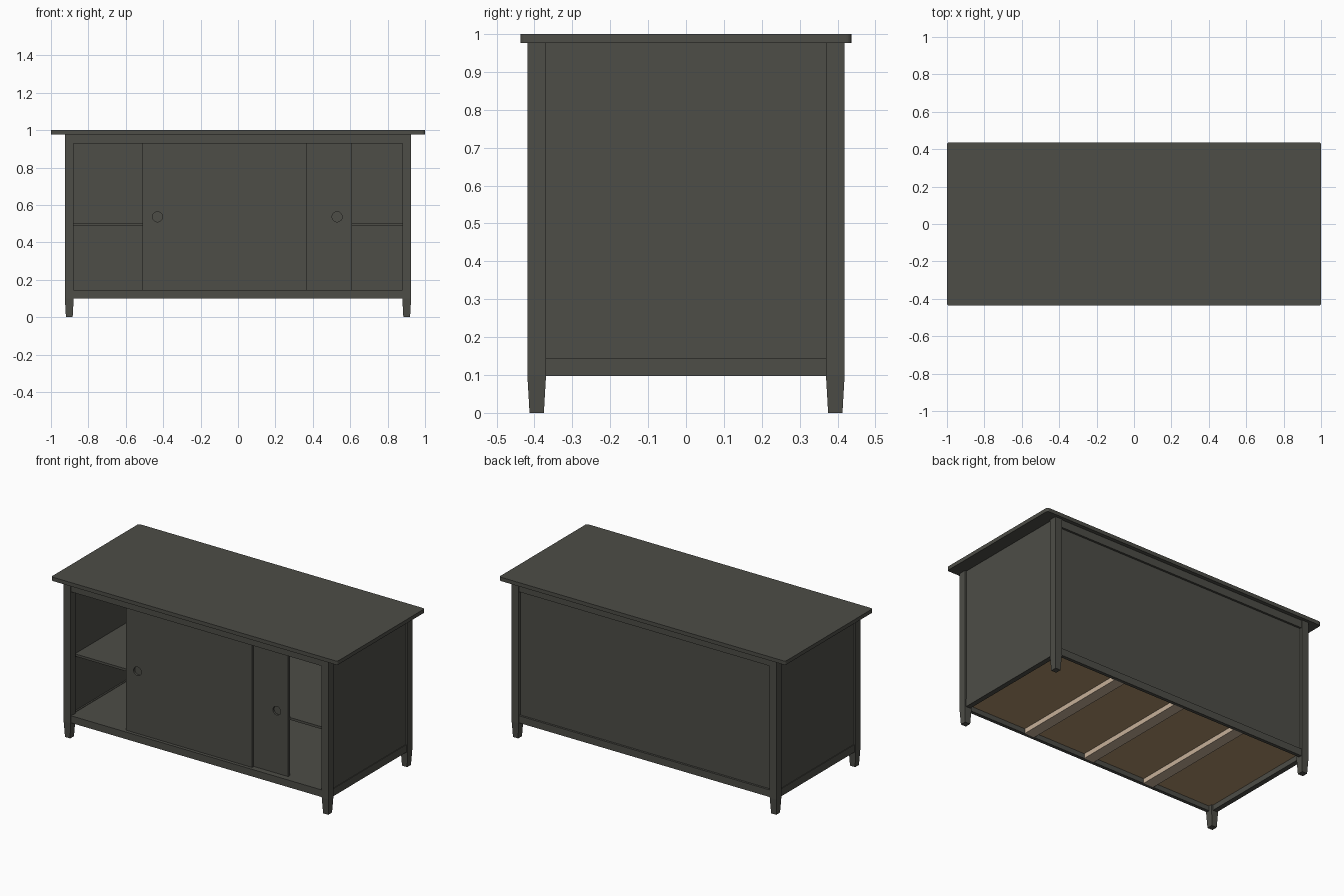
import bpy, bmesh, math
from mathutils import Matrix

if "Cube" in bpy.data.objects:
    bpy.data.objects.remove(bpy.data.objects["Cube"])


def material(name, rgb):
    m = bpy.data.materials.new(name)
    m.diffuse_color = (*rgb, 1)
    m.use_nodes = True
    m.node_tree.nodes["Principled BSDF"].inputs["Base Color"].default_value = m.diffuse_color
    return m


PAINT = material("dark grey paint", (0.074, 0.074, 0.063))
PLY = material("brown plywood", (0.434, 0.292, 0.156))
WOOD = material("pale wood", (0.565, 0.434, 0.314))


def finish(name, bm, mat):
    bmesh.ops.recalc_face_normals(bm, faces=bm.faces)
    me = bpy.data.meshes.new(name)
    bm.to_mesh(me)
    bm.free()
    me.materials.append(mat)
    ob = bpy.data.objects.new(name, me)
    bpy.context.collection.objects.link(ob)
    return ob


def box(name, x, y, z, mat=PAINT):
    """Box from (min, max) ranges."""
    bm = bmesh.new()
    bmesh.ops.create_cube(bm, size=1)
    for v in bm.verts:
        v.co = [r[0] + (c + 0.5) * (r[1] - r[0]) for c, r in zip(v.co, (x, y, z))]
    return finish(name, bm, mat)


# table top with rounded corners in plan
top = box("top", (-1, 1), (-0.437, 0.437), (0.976, 1))
bm = bmesh.new()
bm.from_mesh(top.data)
upright = [e for e in bm.edges if abs(e.verts[0].co.z - e.verts[1].co.z) > 0.01]
bmesh.ops.bevel(bm, geom=upright, offset=0.013, segments=4, profile=0.5, affect='EDGES')
bm.to_mesh(top.data)
bm.free()


# legs: straight posts with tapered feet
def leg(name, sx, sy):
    bm = bmesh.new()
    rings = []
    for z, half in ((0, 0.018), (0.1, 0.0235), (0.976, 0.0235)):
        rings.append([bm.verts.new((sx * 0.902 + a * half, sy * 0.394 + b * half * 1.05, z))
                      for a, b in ((-1, -1), (1, -1), (1, 1), (-1, 1))])
    bm.faces.new(rings[0])
    bm.faces.new(rings[-1])
    for lo, hi in zip(rings, rings[1:]):
        for i in range(4):
            j = (i + 1) % 4
            bm.faces.new((lo[i], lo[j], hi[j], hi[i]))
    finish(name, bm, PAINT)


for sx, side in ((-1, "left"), (1, "right")):
    leg("front_leg_" + side, sx, -1)
    leg("back_leg_" + side, sx, 1)
    # side panel and bottom rail
    box("side_panel_" + side, sorted((sx * 0.898, sx * 0.915)), (-0.38, 0.38), (0.14, 0.976))
    box("side_rail_" + side, sorted((sx * 0.888, sx * 0.919)), (-0.38, 0.38), (0.097, 0.145))

# front and back rails
for sy, side in ((-1, "front"), (1, "back")):
    ys = sorted((sy * 0.392, sy * 0.413))
    box(side + "_bottom_rail", (-0.885, 0.885), ys, (0.1, 0.145))
    box(side + "_top_rail", (-0.885, 0.885), ys, (0.928, 0.976))
box("back_panel", (-0.89, 0.89), (0.388, 0.4), (0.13, 0.976))

# floor: painted above, bare plywood below
floor = box("floor", (-0.898, 0.898), (-0.395, 0.395), (0.13, 0.142))
floor.data.materials.append(PLY)
for p in floor.data.polygons:
    p.material_index = 1 if p.normal.z < -0.5 else 0

# support slats under the floor
for i in (-1, 0, 1):
    x = i * 0.435
    box(f"floor_slat_{i + 2}", (x - 0.035, x + 0.035), (-0.392, 0.392), (0.1, 0.131), WOOD)

# inner shelf
box("shelf", (-0.9, 0.9), (-0.345, 0.39), (0.49, 0.505))

# sliding doors with round recessed finger pulls
for name, x0, x1, y, px in (("front_sliding_door", -0.51, 0.37, -0.39, -0.43),
                            ("rear_sliding_door", -0.27, 0.61, -0.37, 0.53)):
    door = box(name, (x0, x1), (y, y + 0.018), (0.142, 0.94))
    bm = bmesh.new()
    bmesh.ops.create_cone(bm, cap_ends=True, segments=32, radius1=0.027, radius2=0.027, depth=0.024,
                          matrix=Matrix.Translation((px, y, 0.537)) @ Matrix.Rotation(math.pi / 2, 4, 'X'))
    cutter = finish(name + "_pull_cutter", bm, PAINT)
    cutter.hide_render = True
    cutter.display_type = 'WIRE'
    mod = door.modifiers.new("pull", 'BOOLEAN')
    mod.operation = 'DIFFERENCE'
    mod.solver = 'EXACT'
    mod.object = cutter
    bpy.context.view_layer.objects.active = door
    bpy.ops.object.modifier_apply(modifier=mod.name)
    bpy.data.objects.remove(cutter)
